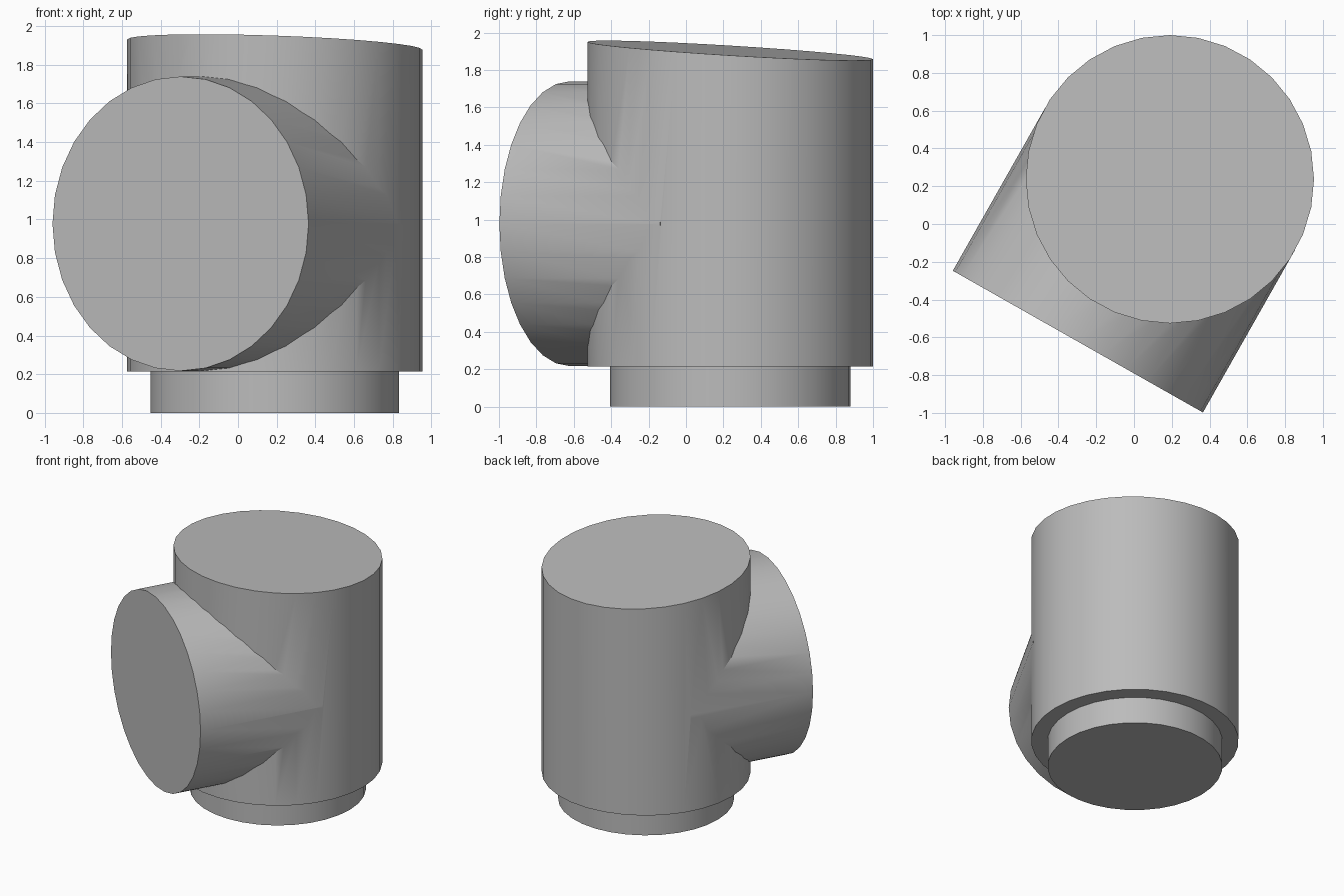
import bpy, bmesh, math
from mathutils import Matrix, Vector

cube = bpy.data.objects.get("Cube")
if cube:
    bpy.data.objects.remove(cube, do_unlink=True)

SIDES = 32
CENTRE = Vector((0.19, 0.237, 0))
OUTLET_DIR = Vector((-0.493, -0.87, 0)).normalized()
TOP_SLOPE = 0.07

grey = bpy.data.materials.new("plain_grey")
grey.use_nodes = True
colour = (0.5, 0.5, 0.5, 1)
grey.diffuse_color = colour
grey.node_tree.nodes["Principled BSDF"].inputs["Base Color"].default_value = colour


def lathe(name, rings, matrix, slope=None):
    """Capped stack of (radius, height) rings; slope tilts the last ring."""
    bm = bmesh.new()
    loops = []
    for i, (r, z) in enumerate(rings):
        loop = []
        for k in range(SIDES):
            a = math.tau * k / SIDES
            p = Vector((r * math.cos(a), r * math.sin(a), z))
            if slope and i == len(rings) - 1:
                p.z += p.dot(slope)
            loop.append(bm.verts.new(p))
        loops.append(loop)
    for low, high in zip(loops, loops[1:]):
        for k in range(SIDES):
            n = (k + 1) % SIDES
            bm.faces.new((low[k], low[n], high[n], high[k]))
    bm.faces.new(loops[0][::-1])
    bm.faces.new(loops[-1])
    bm.transform(matrix)
    mesh = bpy.data.meshes.new(name)
    bm.to_mesh(mesh)
    bm.free()
    mesh.materials.append(grey)
    obj = bpy.data.objects.new(name, mesh)
    bpy.context.collection.objects.link(obj)
    return obj


# Upright drum with a narrower foot and a slanted top
body = lathe("valve_body",
             [(0.643, 0), (0.643, 0.215), (0.763, 0.215), (0.763, 1.904)],
             Matrix.Translation(CENTRE), OUTLET_DIR * TOP_SLOPE)

# Horizontal side outlet, starting at the drum axis
aim = OUTLET_DIR.to_track_quat('Z', 'Y').to_matrix().to_4x4()
place = Matrix.Translation(CENTRE + Vector((0, 0, 0.978)))
outlet = lathe("side_outlet", [(0.761, 0), (0.761, 0.988)], place @ aim)

# Join the outlet to the drum as one solid
union = body.modifiers.new("join_outlet", 'BOOLEAN')
union.operation = 'UNION'
union.solver = 'EXACT'
union.object = outlet
bpy.context.view_layer.objects.active = body
body.select_set(True)
bpy.ops.object.modifier_apply(modifier=union.name)
bpy.data.objects.remove(outlet, do_unlink=True)

bpy.ops.object.shade_smooth_by_angle(angle=math.radians(30))
